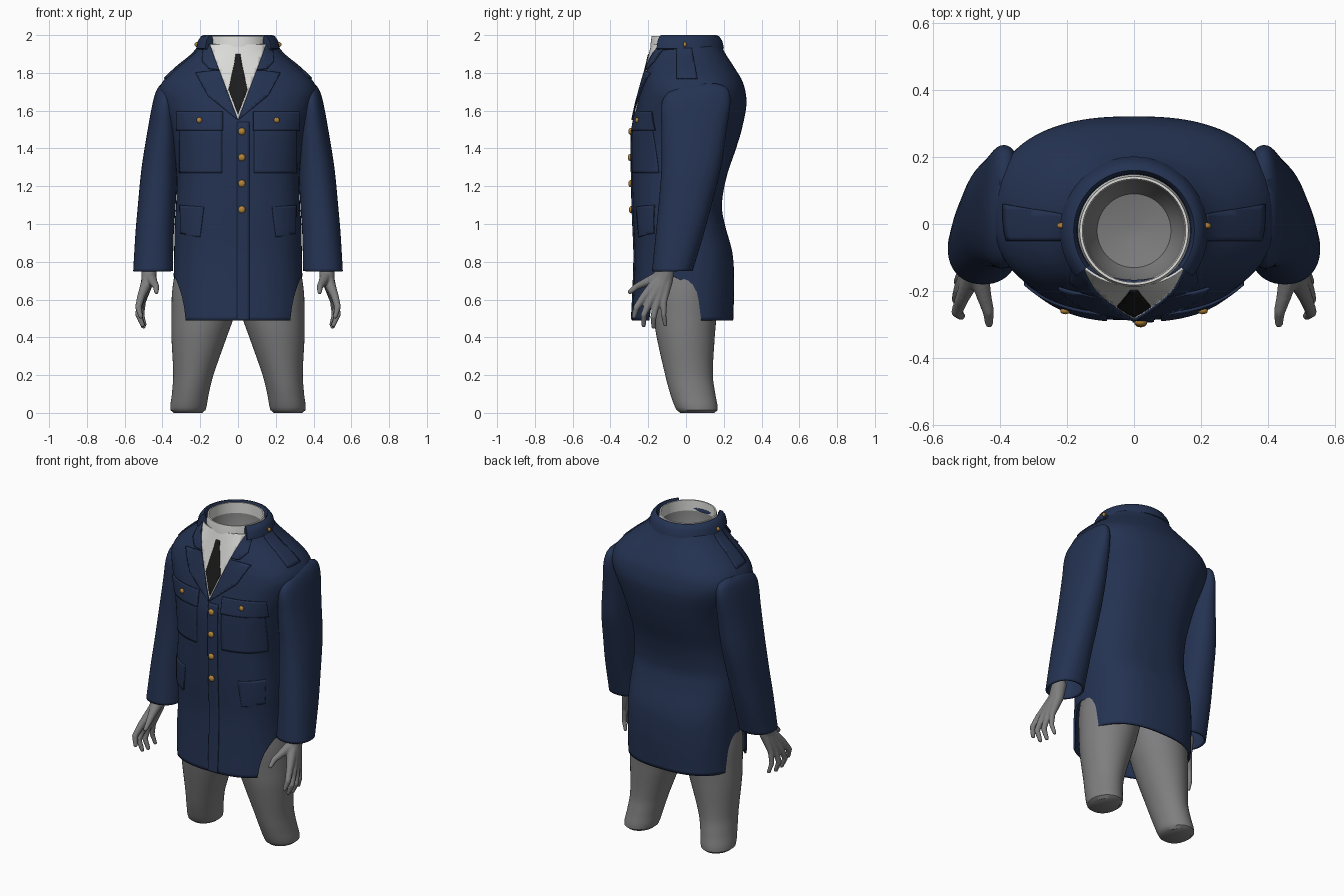
import bpy, bmesh
from math import sin, cos, pi, radians, copysign
from mathutils import Vector

cube = bpy.data.objects.get("Cube")
if cube:
    bpy.data.objects.remove(cube)


def material(name, rgb, rough=0.7):
    m = bpy.data.materials.new(name)
    m.use_nodes = True
    m.diffuse_color = (*rgb, 1)
    node = m.node_tree.nodes["Principled BSDF"]
    node.inputs["Base Color"].default_value = (*rgb, 1)
    node.inputs["Roughness"].default_value = rough
    return m


NAVY = material("navy cloth", (0.018, 0.033, 0.085))
GREY = material("grey body", (0.21, 0.21, 0.215))
WHITE = material("white shirt", (0.72, 0.72, 0.7))
BLACK = material("black tie", (0.012, 0.012, 0.012))
GOLD = material("gold buttons", (0.45, 0.23, 0.04))


def finish(name, bm, mat, angle=40):
    mesh = bpy.data.meshes.new(name)
    bm.to_mesh(mesh)
    bm.free()
    mesh.materials.append(mat)
    ob = bpy.data.objects.new(name, mesh)
    bpy.context.collection.objects.link(ob)
    bpy.ops.object.select_all(action="DESELECT")
    ob.select_set(True)
    bpy.context.view_layer.objects.active = ob
    bpy.ops.object.shade_smooth_by_angle(angle=radians(angle))
    return ob


def solidify(ob, thickness, offset):
    mod = ob.modifiers.new("thickness", "SOLIDIFY")
    mod.thickness, mod.offset = thickness, offset


def sample(table, z):
    """Smooth interpolation of table rows, keyed on height."""
    def slope(i, k):
        a, b = table[max(i - 1, 0)], table[min(i + 1, len(table) - 1)]
        return (b[k] - a[k]) / (b[0] - a[0])
    z = min(max(z, table[0][0]), table[-1][0])
    i = max(j for j in range(len(table) - 1) if table[j][0] <= z)
    p, q = table[i], table[i + 1]
    h = q[0] - p[0]
    t = (z - p[0]) / h
    return [p[k] * (1 + 2 * t) * (1 - t) ** 2 + q[k] * t * t * (3 - 2 * t)
            + h * t * (1 - t) * (slope(i, k) * (1 - t) - slope(i + 1, k) * t)
            for k in range(1, len(p))]


def oval(box, z, power, segs, side=1):
    """Ring of points filling the box x0, x1, y0, y1."""
    x0, x1, y0, y1 = box
    ring = []
    for s in range(segs):
        c, d = cos(2 * pi * s / segs), sin(2 * pi * s / segs)
        ring.append(Vector((side * (x0 + x1) / 2 + (x1 - x0) / 2 * copysign(abs(c) ** (2 / power), c),
                            (y0 + y1) / 2 + (y1 - y0) / 2 * copysign(abs(d) ** (2 / power), d), z)))
    return ring


def skin(bm, rings, caps=(False, False), closed=True):
    rows = [[bm.verts.new(p) for p in r] for r in rings]
    n = len(rows[0])
    for a, b in zip(rows, rows[1:]):
        for j in range(n if closed else n - 1):
            k = (j + 1) % n
            bm.faces.new((a[j], a[k], b[k], b[j]))
    if caps[0]:
        bm.faces.new(rows[0][::-1])
    if caps[1]:
        bm.faces.new(rows[-1])


def heights(table, step):
    n = round((table[-1][0] - table[0][0]) / step)
    return [table[0][0] + (table[-1][0] - table[0][0]) * i / n for i in range(n + 1)]


# Coat body: height, half width, front, back
COAT = [(.49, .34, -.285, .25), (.7, .34, -.275, .255), (.85, .338, -.272, .245),
        (1, .335, -.278, .205), (1.1, .328, -.282, .19), (1.25, .325, -.285, .215),
        (1.4, .34, -.287, .265), (1.5, .36, -.283, .295), (1.63, .405, -.258, .32),
        (1.7, .42, -.24, .315), (1.76, .395, -.225, .297), (1.83, .325, -.207, .255),
        (1.9, .24, -.19, .21), (1.95, .2, -.178, .185)]


def coat_power(z):
    return 2.5 - 0.4 * min(max((z - 1.75) / 0.2, 0), 1)


def hem(y):
    """Arched opening at each side of the skirt."""
    return 0.49 + 0.23 * max(0, 1 - ((y + 0.075) / 0.125) ** 2) ** 0.5


bm = bmesh.new()
rings = []
for z in heights(COAT, 0.02):
    w, front, back = sample(COAT, z)
    ring = oval((-w, w, front, back), z, coat_power(z), 128)
    if z < 0.78:
        for p in ring:
            p.z = 0.78 - (0.78 - z) * (0.78 - hem(p.y)) / 0.29
    rings.append(ring)
skin(bm, rings)
solidify(finish("coat_body", bm, NAVY), 0.012, -1)


# Plates that follow the coat surface
def on_front(x, z, off):
    w, f, b = sample(COAT, z)
    n = coat_power(z)
    depth = max(0, 1 - abs(x / (w + off)) ** n) ** (1 / n)
    return Vector((x, (f + b) / 2 - ((b - f) / 2 + off) * depth, z))


def on_side(sign):
    def place(y, z, off):
        w, f, b = sample(COAT, z)
        n = coat_power(z)
        depth = max(0, 1 - abs((y - (f + b) / 2) / ((b - f) / 2 + off)) ** n) ** (1 / n)
        return Vector((sign * (w + off) * depth, y, z))
    return place


def plate(name, outline, mat, off, place=on_front, mirror=False, thick=0.008):
    bm = bmesh.new()
    for s in ((1, -1) if mirror else (1,)):
        bm.faces.new([bm.verts.new((s * u, 0, z)) for u, z in outline])
    for axis, low, high in ((0, -0.4, 0.4), (2, 0.5, 2)):
        normal = Vector((axis == 0, 0, axis == 2))
        for i in range(round((high - low) / 0.02)):
            bmesh.ops.bisect_plane(bm, geom=bm.verts[:] + bm.edges[:] + bm.faces[:],
                                   plane_co=normal * (low + 0.0201 * i), plane_no=normal)
    for v in bm.verts:
        v.co = place(v.co.x, v.co.z, off)
    solidify(finish(name, bm, mat), thick, 0)


def box(x0, x1, z0, z1):
    return [(x0, z0), (x1, z0), (x1, z1), (x0, z1)]


plate("shirt_front", [(0, 1.55), (.15, 1.95), (-.15, 1.95)], WHITE, 0.003)
right_half = [(.012, 1.9), (.02, 1.85), (.05, 1.71)]
plate("tie", right_half + [(0, 1.58)] + [(-x, z) for x, z in right_half[::-1]], BLACK, 0.007)
plate("lapels", [(0, 1.55), (.16, 1.68), (.225, 1.8), (.15, 1.81), (.098, 1.812)],
      NAVY, 0.011, mirror=True)
plate("collar_leaves", [(.1, 1.816), (.155, 1.822), (.19, 1.86), (.18, 1.95), (.15, 1.95)],
      NAVY, 0.011, mirror=True)
plate("front_placket", box(-.005, .06, .495, 1.54), NAVY, 0.003)
plate("breast_pockets", box(.085, .31, 1.27, 1.55), NAVY, 0.001, mirror=True)
plate("breast_flaps", box(.08, .325, 1.495, 1.595), NAVY, 0.005, mirror=True)
plate("hip_flaps", [(.2, .93), (.305, .95), (.305, 1.1), (.18, 1.09)], NAVY, 0.002, mirror=True)
for sign, label in ((1, "left"), (-1, "right")):
    plate(label + "_shoulder_strap", [(-.05, 1.93), (.03, 1.93), (.06, 1.77), (-.05, 1.77)],
          NAVY, 0.002, place=on_side(sign))


# Buttons
def button(name, centre, radius=0.019):
    bm = bmesh.new()
    bmesh.ops.create_uvsphere(bm, u_segments=16, v_segments=10, radius=radius)
    for v in bm.verts:
        v.co.y *= 0.7
        v.co += centre
    finish(name, bm, GOLD)


for i in range(4):
    button(f"front_button_{i + 1}", on_front(.02, 1.49 - 0.138 * i, 0.008))
for sign, label in ((1, "left"), (-1, "right")):
    button(label + "_pocket_button", on_front(sign * .205, 1.55, 0.01), 0.015)
    button(label + "_strap_button", Vector((sign * .217, -.005, 1.95)), 0.013)


# Coat collar, swept round the back of the neck
def around(angle, radius, z):
    return Vector((radius * cos(angle), -0.02 + radius * sin(angle), z))


PROFILE = [(.166, 1.93), (.17, 1.985), (.18, 2), (.195, 1.995), (.212, 1.97), (.221, 1.93), (.19, 1.915)]
bm = bmesh.new()
skin(bm, [[around(radians(-38 + 256 * i / 48), r, z) for r, z in PROFILE] for i in range(49)], (True, True))
bmesh.ops.recalc_face_normals(bm, faces=bm.faces[:])
finish("coat_collar", bm, NAVY, 50)

# Shirt collar ring and the hollow neck inside it
for name, mat, loop in (
        ("shirt_collar", WHITE, [(.17, 1.9), (.168, 1.95), (.162, 1.995), (.154, 1.995), (.152, 1.93)]),
        ("neck_hollow", GREY, [(.158, 1.96), (.15, 1.92), (.14, 1.86), (.11, 1.8), (.02, 1.78)])):
    bm = bmesh.new()
    skin(bm, [[around(2 * pi * s / 64, r, z) for s in range(64)] for r, z in loop],
         (False, name == "neck_hollow"))
    finish(name, bm, mat)

# Limbs: height, inner x, outer x, front, back
SLEEVE = [(.75, .345, .555, -.18, .035), (.95, .34, .543, -.16, .095), (1.1, .33, .53, -.145, .135),
          (1.3, .32, .51, -.13, .185), (1.5, .315, .478, -.13, .215), (1.64, .325, .452, -.128, .235),
          (1.7, .335, .435, -.09, .228), (1.73, .35, .418, -.02, .205), (1.745, .37, .4, .06, .16)]
LEG = [(0, .19, .34, -.03, .15), (.015, .172, .358, -.05, .168), (.1, .155, .35, -.083, .155),
       (.2, .13, .343, -.11, .142), (.4, .06, .352, -.155, .152), (.5, .025, .352, -.17, .16),
       (.65, -.01, .348, -.185, .165), (.85, 0, .315, -.18, .16)]
# Hand: chains of x, y, z, radius from wrist to fingertip
WRIST = (.47, -.1, .78, .045)
FINGERS = [
    [WRIST, (.475, -.14, .71, .034), (.512, -.22, .62, .022), (.528, -.262, .56, .018), (.515, -.275, .51, .013)],
    [WRIST, (.48, -.13, .7, .034), (.518, -.192, .59, .021), (.528, -.224, .52, .017), (.505, -.224, .465, .013)],
    [WRIST, (.48, -.12, .7, .034), (.513, -.155, .58, .02), (.522, -.172, .51, .017), (.5, -.172, .457, .013)],
    [WRIST, (.475, -.1, .7, .032), (.505, -.118, .59, .019), (.51, -.118, .52, .015), (.495, -.11, .468, .012)],
    [WRIST, (.465, -.14, .72, .034), (.447, -.215, .69, .023), (.434, -.26, .67, .018), (.432, -.297, .64, .013)]]

for side, label in ((1, "left"), (-1, "right")):
    bm = bmesh.new()
    rings = [oval(sample(SLEEVE, z), z, 2.2, 48, side) for z in heights(SLEEVE, 0.015)]
    skin(bm, rings, (False, True))
    solidify(finish(label + "_sleeve", bm, NAVY), 0.012, -1)

    bm = bmesh.new()
    rings = [oval(sample(LEG, z), z, 2, 48, side) for z in heights(LEG, 0.015)]
    skin(bm, rings, (True, True))
    finish(label + "_leg", bm, GREY)

    bm = bmesh.new()
    for chain in FINGERS:
        for a, b in zip(chain, chain[1:]):
            for i in range(9):
                x, y, z, r = Vector(a).lerp(Vector(b), i / 8)
                made = bmesh.ops.create_icosphere(bm, subdivisions=2, radius=r)
                bmesh.ops.translate(bm, verts=made["verts"], vec=(side * x, y, z))
    hand = finish(label + "_hand", bm, GREY)
    remesh = hand.modifiers.new("blend", "REMESH")
    remesh.mode, remesh.voxel_size, remesh.use_smooth_shade = "VOXEL", 0.006, True
    relax = hand.modifiers.new("relax", "SMOOTH")
    relax.factor, relax.iterations = 0.5, 4
